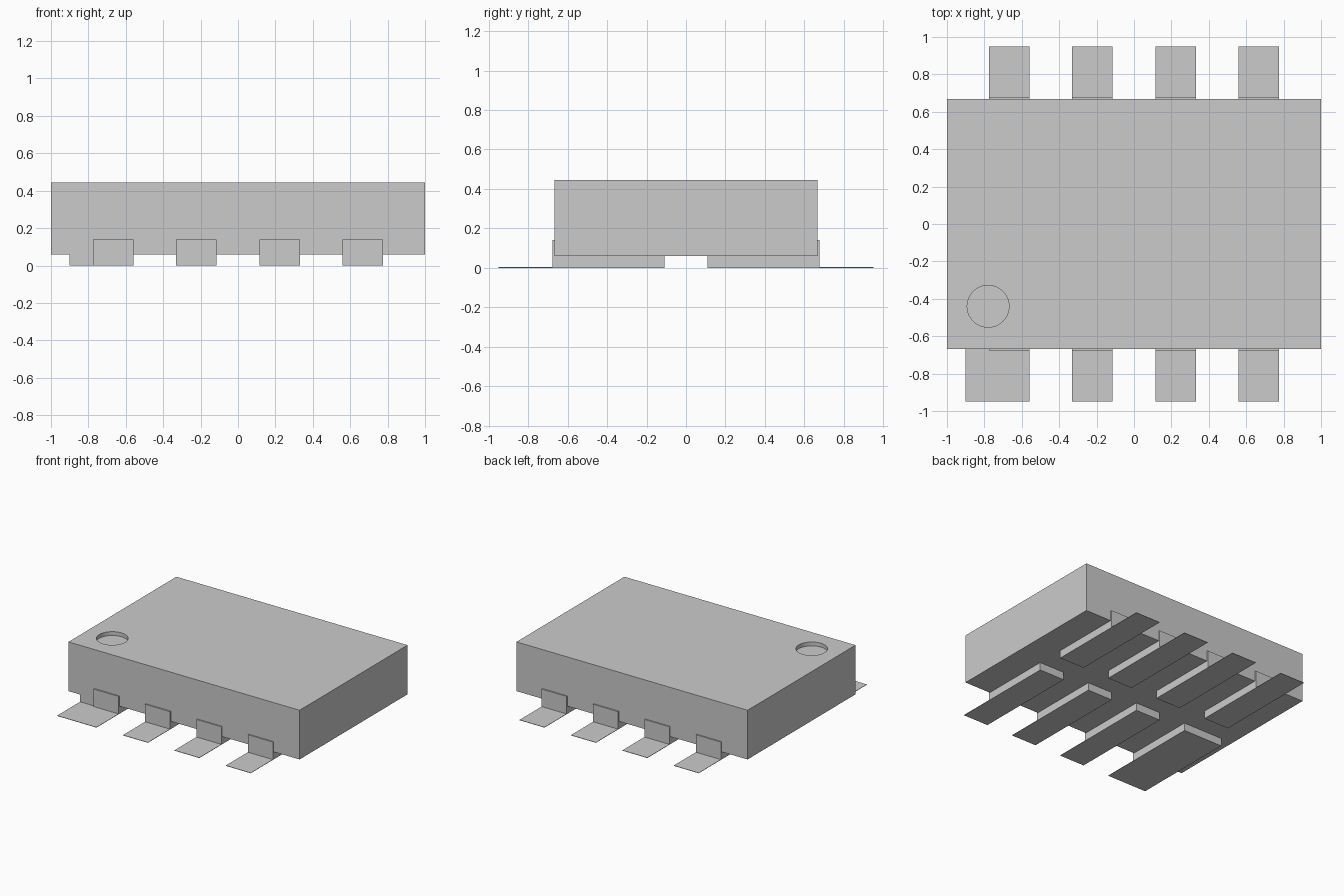
import bpy

cube = bpy.data.objects.get("Cube")
if cube:
    bpy.data.objects.remove(cube, do_unlink=True)

grey = bpy.data.materials.new("plain_grey")
grey.use_nodes = True
colour = (0.6, 0.6, 0.6, 1)
grey.diffuse_color = colour
grey.node_tree.nodes["Principled BSDF"].inputs["Base Color"].default_value = colour


def box(name, low, high):
    """Axis-aligned box between two corners."""
    bpy.ops.mesh.primitive_cube_add(
        size=1, location=[(a + b) / 2 for a, b in zip(low, high)])
    ob = bpy.context.object
    ob.name = name
    ob.scale = [b - a for a, b in zip(low, high)]
    bpy.ops.object.transform_apply(location=False, rotation=False, scale=True)
    ob.data.materials.append(grey)
    return ob


BODY_Y, BODY_Z, TOP = 0.667, 0.06, 0.445
INNER, TOE, PLATE = 0.11, 0.95, 0.003
HALF = 0.108

# Package body with a round orientation dimple in the top
body = box("chip_body", (-1, -BODY_Y, BODY_Z), (1, BODY_Y, TOP))
bpy.ops.mesh.primitive_cylinder_add(
    vertices=48, radius=0.112, depth=0.1, location=(-0.78, -0.44, TOP + 0.02))
cutter = bpy.context.object
cutter.name = "dimple_cutter"
cutter.data.materials.append(grey)
dimple = body.modifiers.new("dimple", 'BOOLEAN')
dimple.object = cutter
dimple.solver = 'EXACT'
bpy.context.view_layer.objects.active = body
bpy.ops.object.modifier_apply(modifier=dimple.name)
bpy.data.objects.remove(cutter, do_unlink=True)

# Four contacts per side: underside block, upright tab and flat foot
for side, sign in (("front", -1), ("back", 1)):
    for i in range(4):
        x = (i - 1.5) * 0.445
        left, right = x - HALF, x + HALF
        # The first front contact is wider than the rest
        wide_left = -0.9 if side == "front" and i == 0 else left

        def contact(part, x0, y0, y1, z0, z1):
            ys = sorted((sign * y0, sign * y1))
            box(f"{side}_{part}_{i + 1}", (x0, ys[0], z0), (right, ys[1], z1))

        contact("pad", wide_left, INNER, BODY_Y, 0, BODY_Z)
        contact("tab", left, BODY_Y, BODY_Y + 0.01, 0, 0.14)
        contact("foot", wide_left, BODY_Y, TOE, 0, PLATE)
